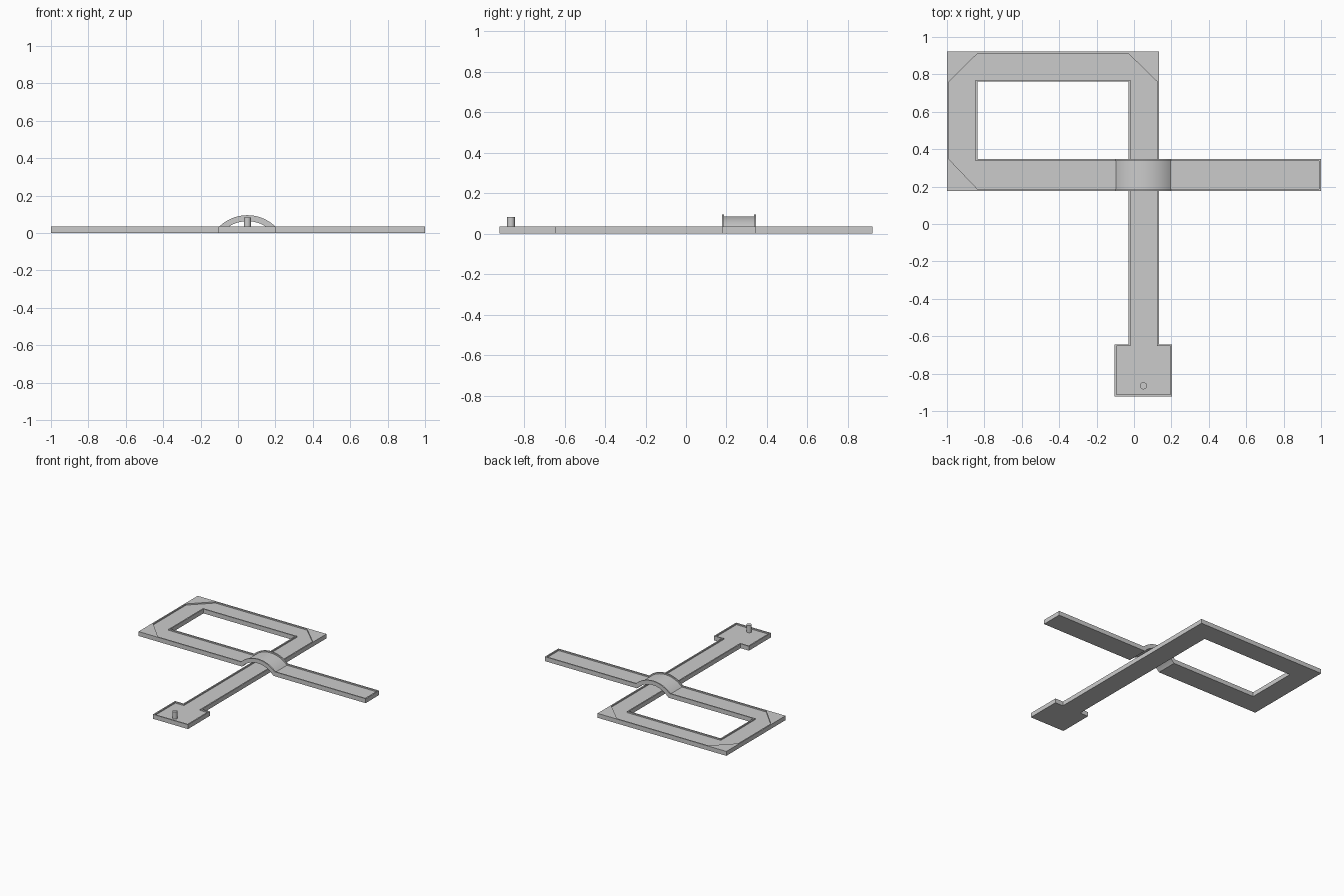
import bpy, bmesh, math

if "Cube" in bpy.data.objects:
    bpy.data.objects.remove(bpy.data.objects["Cube"])

T, F, LIP = 0.035, 0.025, 0.01      # rim height, channel floor, lip width
CX, FOOT = 0.05, 0.15               # bridge centre and half span
Y0, Y1 = 0.177, 0.347               # edges of the crossing strip
XL, XR = CX - FOOT, CX + FOOT


def finish(bm, name):
    bmesh.ops.recalc_face_normals(bm, faces=bm.faces)
    me = bpy.data.meshes.new(name)
    bm.to_mesh(me)
    bm.free()
    ob = bpy.data.objects.new(name, me)
    bpy.context.collection.objects.link(ob)
    return ob


def prism(name, pts, z0, z1):
    bm = bmesh.new()
    base = bm.faces.new([bm.verts.new((x, y, z0)) for x, y in pts])
    top = bmesh.ops.extrude_face_region(bm, geom=[base], use_keep_orig=True)
    for v in top["geom"]:
        if isinstance(v, bmesh.types.BMVert):
            v.co.z = z1
    return finish(bm, name)


def select_only(ob):
    bpy.ops.object.select_all(action='DESELECT')
    ob.select_set(True)
    bpy.context.view_layer.objects.active = ob


def tray(name, outline, channel):
    ob = prism(name, outline, 0, T)
    cutter = prism(name + "_cutter", channel, F, 0.1)
    cutter.hide_render = True
    mod = ob.modifiers.new("channel", 'BOOLEAN')
    mod.operation, mod.solver, mod.object = 'DIFFERENCE', 'EXACT', cutter
    select_only(ob)
    bpy.ops.object.modifier_apply(modifier=mod.name)
    bpy.data.objects.remove(cutter)
    return ob


# Looped track with square head, channel chamfered at the three outer corners
tray("looped_track",
     [(-.104, -.921), (.204, -.921), (.204, -.643), (.134, -.643), (.134, .921),
      (-1, .921), (-1, Y0), (XL, Y0), (XL, Y1), (-.837, Y1), (-.837, .761),
      (-.03, .761), (-.03, -.643), (-.104, -.643)],
     [(-.094, -.911), (.194, -.911), (.194, -.653), (.124, -.653), (.124, .761),
      (-.03, .911), (-.837, .911), (-.99, .761), (-.99, Y1), (-.837, Y0 + LIP),
      (XL + .05, Y0 + LIP), (XL + .05, Y1 - LIP), (-.847, Y1 - LIP),
      (-.847, .771), (-.02, .771), (-.02, -.653), (-.094, -.653)])

# Straight exit track
tray("exit_track",
     [(XR, Y0), (1, Y0), (1, Y1), (XR, Y1)],
     [(XR - .05, Y0 + LIP), (1 - LIP, Y0 + LIP), (1 - LIP, Y1 - LIP), (XR - .05, Y1 - LIP)])

# Arched bridge: U-shaped section swept over the lower track
ZC, N = -0.12, 24


def arc(r, z, i):
    a = math.acos((z - ZC) / r) * (2 * i / N - 1)
    return CX + r * math.sin(a), ZC + r * math.cos(a)


def section(bm, bottom, floor, top):
    spots = [(bottom, Y0), (bottom, Y1), (top, Y1), (top, Y1 - LIP),
             (floor, Y1 - LIP), (floor, Y0 + LIP), (top, Y0 + LIP), (top, Y0)]
    return [bm.verts.new((p[0], y, p[1])) for p, y in spots]


bm = bmesh.new()
rings = [section(bm, (XL, 0), (XL, F), (XL, T))]
for i in range(N + 1):
    rings.append(section(bm, arc(.183, 0, i), arc(.205, F, i), arc(.215, T, i)))
rings.append(section(bm, (XR, 0), (XR, F), (XR, T)))
for a, b in zip(rings, rings[1:]):
    for k in range(8):
        j = (k + 1) % 8
        bm.faces.new((a[k], a[j], b[j], b[k]))
bm.faces.new(rings[0])
bm.faces.new(rings[-1])
bridge = finish(bm, "arched_bridge")
select_only(bridge)
bpy.ops.object.shade_smooth_by_angle(angle=math.radians(25))

# Peg on the head
bpy.ops.mesh.primitive_cylinder_add(vertices=32, radius=.019, depth=.06,
                                    location=(CX, -.865, .052))
bpy.context.object.name = "peg"
bpy.ops.object.shade_smooth_by_angle(angle=math.radians(30))
